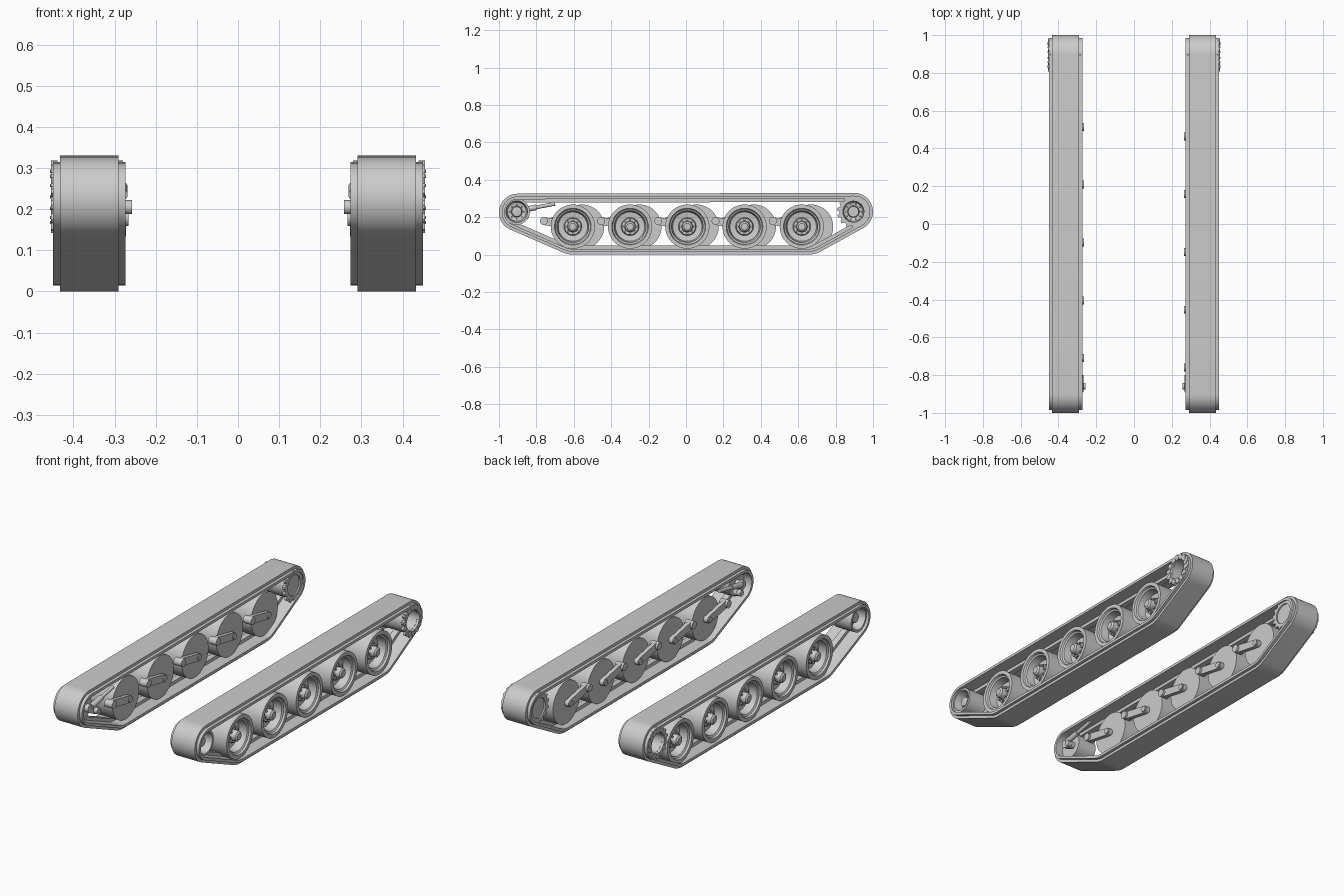
import bpy, bmesh
from math import pi, sin, cos, atan2, acos, hypot, tau
from mathutils import Vector, Matrix

cube = bpy.data.objects.get("Cube")
if cube:
    bpy.data.objects.remove(cube)

GREY = (0.6, 0.6, 0.6, 1)
metal = bpy.data.materials.new("light_grey_metal")
metal.use_nodes = True
metal.diffuse_color = GREY
metal.node_tree.nodes["Principled BSDF"].inputs["Base Color"].default_value = GREY
parts = []


def finish(bm, name, side, y=0, z=0):
    """Turn a bmesh built for the left side into an object on either side."""
    if side < 0:
        bmesh.ops.scale(bm, vec=(-1, 1, 1), verts=bm.verts)
    bmesh.ops.recalc_face_normals(bm, faces=bm.faces)
    mesh = bpy.data.meshes.new(name)
    bm.to_mesh(mesh)
    bm.free()
    mesh.materials.append(metal)
    ob = bpy.data.objects.new(name, mesh)
    ob.location = (0, y, z)
    bpy.context.collection.objects.link(ob)
    parts.append(ob)


def ring(bm, outer, inner, x0, x1):
    """Solid band between two matching loops in the yz plane."""
    loops = [[bm.verts.new((x, *p)) for p in loop]
             for loop, x in ((outer, x0), (outer, x1), (inner, x1), (inner, x0))]
    n = len(outer)
    for k in range(4):
        a, b = loops[k], loops[(k + 1) % 4]
        for i in range(n):
            j = (i + 1) % n
            bm.faces.new((a[i], a[j], b[j], b[i]))


def lathe(bm, profile, steps=48):
    """Spin (x, radius) points around the x axis."""
    verts = [bm.verts.new((x, r, 0)) for x, r in profile]
    edges = [bm.edges.new(pair) for pair in zip(verts, verts[1:])]
    bmesh.ops.spin(bm, geom=verts + edges, cent=(0, 0, 0), axis=(1, 0, 0),
                   angle=tau, steps=steps, use_duplicate=False)
    bmesh.ops.remove_doubles(bm, verts=bm.verts, dist=1e-5)


def rod(bm, a, b, radius, segs=16):
    a, b = Vector(a), Vector(b)
    turn = (b - a).to_track_quat("Z", "Y").to_matrix().to_4x4()
    bmesh.ops.create_cone(bm, cap_ends=True, segments=segs, radius1=radius, radius2=radius,
                          depth=(b - a).length,
                          matrix=Matrix.Translation((a + b) / 2) @ turn)


def bolts(bm, count, ring_radius, radius, x0, x1):
    for i in range(count):
        y, z = ring_radius * cos(tau * i / count), ring_radius * sin(tau * i / count)
        rod(bm, (x0, y, z), (x1, y, z), radius, 8)


def circle(radius, n):
    return [(radius * cos(tau * i / n), radius * sin(tau * i / n)) for i in range(n)]


def gear(teeth, root, tip):
    pts = []
    for i in range(teeth):
        for k, r in enumerate((root, root, tip, tip)):
            a = tau * (i + k / 4) / teeth
            pts.append((r * cos(a), r * sin(a)))
    return pts


# Track path: tangent lines around idler, first wheel, last wheel and sprocket
PATH = [(-0.9, 0.226, 0.1), (-0.6, 0.15, 0.15), (0.65, 0.15, 0.15), (0.9, 0.23, 0.1)]


def track_loop(inset):
    angles = []
    for i, (y, z, r) in enumerate(PATH):
        y2, z2, r2 = PATH[(i + 1) % 4]
        dy, dz = y2 - y, z2 - z
        angles.append(atan2(dz, dy) - acos((r - r2) / hypot(dy, dz)))
    pts = []
    for i, (y, z, r) in enumerate(PATH):
        start, sweep = angles[i - 1], (angles[i] - angles[i - 1]) % tau
        steps = 20 if sweep > 1 else 6
        for k in range(steps + 1):
            a = start + sweep * k / steps
            pts.append((y + (r - inset) * cos(a), z + (r - inset) * sin(a)))
    return pts


def capsule(a, b, ra, rb):
    """Rounded arm outline between two points."""
    t = atan2(b[1] - a[1], b[0] - a[0])
    pts = []
    for c, r, start in ((a, ra, t + pi / 2), (b, rb, t - pi / 2)):
        pts += [(c[0] + r * cos(start + pi * k / 10), c[1] + r * sin(start + pi * k / 10))
                for k in range(11)]
    return pts


def arm(bm, a, b, ra, rb, x0, x1):
    face = bm.faces.new([bm.verts.new((x0, *p)) for p in capsule(a, b, ra, rb)])
    grown = bmesh.ops.extrude_face_region(bm, geom=[face], use_keep_orig=True)["geom"]
    bmesh.ops.translate(bm, vec=(x1 - x0, 0, 0),
                        verts=[v for v in grown if isinstance(v, bmesh.types.BMVert)])


WHEEL = [(.305, 0), (.305, .118), (.436, .118), (.436, .098), (.425, .094), (.42, .085),
         (.375, .078), (.37, .048), (.395, .044), (.395, .03), (.425, .027), (.432, .018), (.432, 0)]
IDLER = [(.32, 0), (.32, .07), (.435, .07), (.435, .058), (.385, .05), (.38, .03),
         (.415, .026), (.42, 0)]
DRUM = [(.288, 0), (.288, .07), (.44, .07), (.44, .055), (.33, .05), (.325, .032),
        (.40, .028), (.40, 0)]

for side, word, shift in ((1, "left", 0), (-1, "right", 0.05)):
    # Track: tread, wider link strip and central guide ridge
    bm = bmesh.new()
    ring(bm, track_loop(0), track_loop(.018), .29, .433)
    finish(bm, word + "_track_tread", side)
    bm = bmesh.new()
    ring(bm, track_loop(.015), track_loop(.03), .273, .45)
    finish(bm, word + "_track_links", side)
    bm = bmesh.new()
    ring(bm, track_loop(.028), track_loop(.048), .345, .378)
    finish(bm, word + "_track_guide", side)

    # Road wheels with trailing suspension arms
    for i in range(5):
        y = -0.605 + 0.306 * i + shift
        bm = bmesh.new()
        lathe(bm, WHEEL)
        bolts(bm, 8, .037, .006, .38, .405)
        finish(bm, f"{word}_road_wheel_{i + 1}", side, y, .15)
        bm = bmesh.new()
        arm(bm, (0, 0), (-.155, .03), .02, .021, .278, .3)
        rod(bm, (.272, 0, 0), (.31, 0, 0), .016)
        rod(bm, (.266, -.155, .03), (.315, -.155, .03), .021, 24)
        finish(bm, f"{word}_suspension_arm_{i + 1}", side, y, .15)

    # Front idler wheel and its tensioner
    bm = bmesh.new()
    lathe(bm, IDLER)
    bolts(bm, 8, .038, .005, .375, .395)
    finish(bm, word + "_idler_wheel", side, -.905, .23)
    bm = bmesh.new()
    arm(bm, (-.905, .23), (-.86, .205), .022, .02, .278, .3)
    rod(bm, (.28, -.905, .23), (.33, -.905, .23), .018)
    rod(bm, (.257, -.86, .205), (.3, -.86, .205), .017)
    rod(bm, (.283, -.89, .235), (.283, -.8, .253), .015)
    rod(bm, (.283, -.8, .253), (.283, -.7, .272), .01)
    finish(bm, word + "_track_tensioner", side)

    # Rear drive sprocket: hollow drum between two toothed rings
    bm = bmesh.new()
    lathe(bm, DRUM)
    bolts(bm, 10, .042, .005, .325, .36)
    finish(bm, word + "_sprocket_drum", side, .895, .23)
    bm = bmesh.new()
    for x0, x1 in ((.28, .293), (.439, .454)):
        ring(bm, gear(14, .075, .088), circle(.056, 56), x0, x1)
    bolts(bm, 14, .064, .004, .45, .457)
    finish(bm, word + "_sprocket_teeth", side, .895, .23)

# Smooth curved surfaces, keep hard edges
bpy.ops.object.select_all(action="DESELECT")
for ob in parts:
    ob.select_set(True)
bpy.context.view_layer.objects.active = parts[0]
bpy.ops.object.shade_smooth_by_angle(angle=pi / 6)
